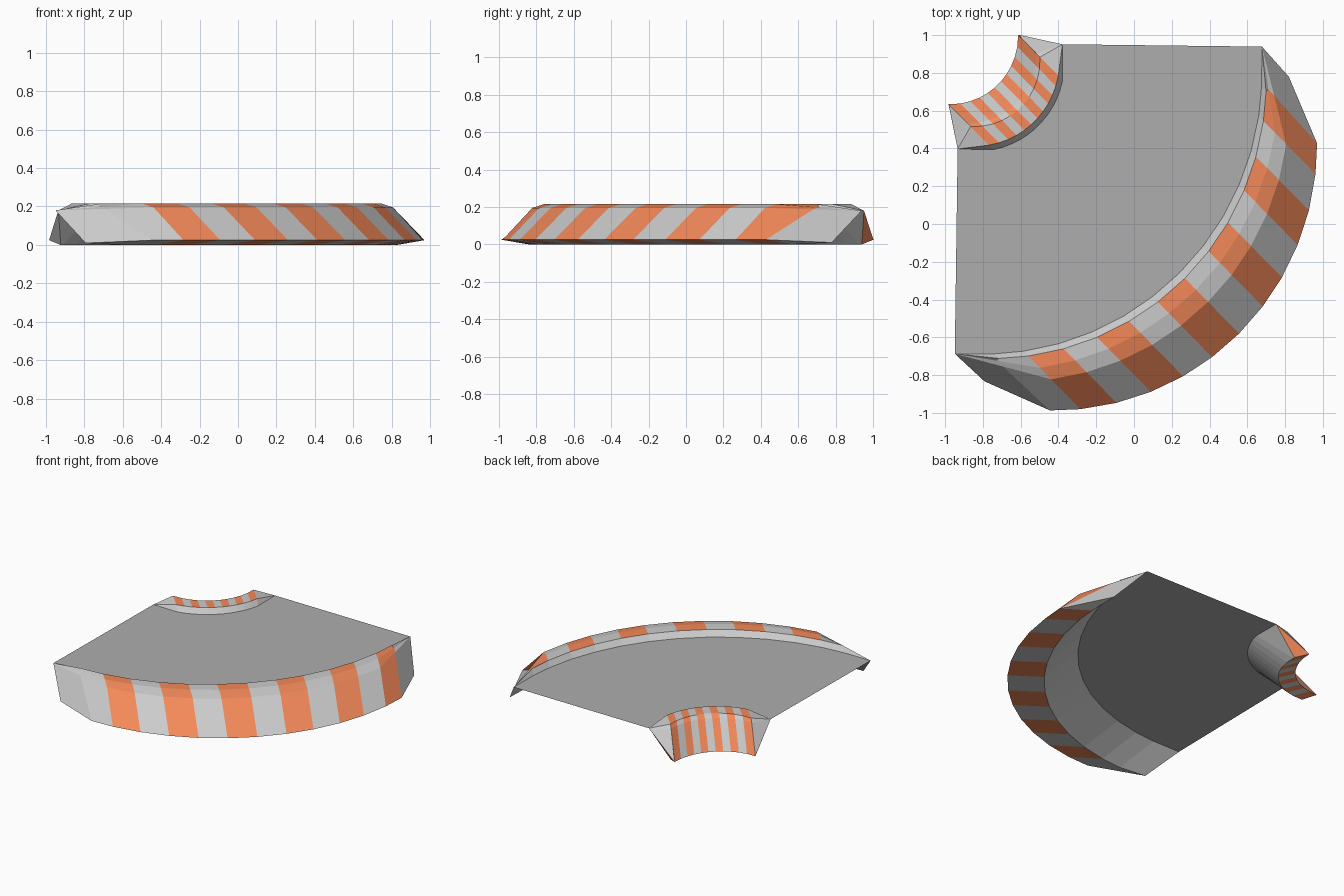
import bpy, bmesh, math
from mathutils import Vector

if "Cube" in bpy.data.objects:
    bpy.data.objects.remove(bpy.data.objects["Cube"])


def material(name, rgb):
    m = bpy.data.materials.new(name)
    m.diffuse_color = (*rgb, 1)
    m.use_nodes = True
    m.node_tree.nodes["Principled BSDF"].inputs["Base Color"].default_value = m.diffuse_color
    return m


light = material("light_grey", (0.8, 0.8, 0.8))
orange = material("orange", (0.9, 0.25, 0.1))
asphalt = material("asphalt", (0.42, 0.42, 0.42))


# Diagonal frame: u points to the outside of the bend, w runs along it
def place(u, w, z):
    return Vector((0.70 * u + 0.707 * w, -0.714 * u + 0.707 * w - 0.0125, z))


# One lengthwise line of a kerb: arc sampled at given w values plus two end points
def ring(mid, radius, z, end, ws, shift=0.0, ease=False):
    pts = [(mid - radius + math.sqrt(radius ** 2 - w * w), w, z) for w in ws]
    if ease:
        for i, j, s in ((0, 1, -1), (-1, -2, 1)):
            e = (end[0], s * end[1], end[2])
            pts[i] = tuple((a + b) / 2 for a, b in zip(pts[j], e))
    pts = [(end[0], -end[1], end[2])] + pts + [end]
    return [place(u, w + shift, z) for u, w, z in pts]


def finish(name, bm, mats):
    bmesh.ops.remove_doubles(bm, verts=bm.verts, dist=0.0005)
    bmesh.ops.recalc_face_normals(bm, faces=bm.faces)
    me = bpy.data.meshes.new(name)
    bm.to_mesh(me)
    bm.free()
    for m in mats:
        me.materials.append(m)
    ob = bpy.data.objects.new(name, me)
    bpy.context.collection.objects.link(ob)
    return ob


# Loft closed section through the rings, painting alternate columns
def kerb(name, rings, odd):
    bm = bmesh.new()
    n = len(rings[0])
    for b in range(len(rings)):
        p, q = rings[b], rings[(b + 1) % len(rings)]
        for i in range(n - 1):
            corners = []
            for c in (p[i], p[i + 1], q[i + 1], q[i]):
                if all((c - d).length > 0.001 for d in corners):
                    corners.append(c)
            if len(corners) < 3:
                continue
            f = bm.faces.new([bm.verts.new(c) for c in corners])
            inside = 0 < i < n - 2
            painted = inside and 1 <= b <= len(rings) - 2 and (i - 1) % 2 == odd
            f.material_index = 1 if painted else 0
    bmesh.ops.remove_doubles(bm, verts=bm.verts, dist=0.0005)
    bmesh.ops.holes_fill(bm, edges=[e for e in bm.edges if e.is_boundary], sides=6)
    return finish(name, bm, [light, orange])


# Outer kerb: road edge, crown, rounded shoulder, outer foot, inner foot
half = [0.19, 0.37, 0.55, 0.72, 0.88, 1.0]
ws = [-w for w in reversed(half)] + [0] + half
tip, foot = (-0.194, 1.15, 0.18), (0.02, 1.14, 0.01)
outer = [
    ring(0.345, 1.477, 0.18, tip, ws),
    ring(0.385, 1.46, 0.215, tip, ws),
    ring(0.47, 1.47, 0.215, tip, ws, ease=True),
    ring(0.56, 1.45, 0.195, tip, ws, ease=True),
    ring(0.795, 1.40, 0.025, foot, ws),
    ring(0.56, 1.477, 0.0, foot, ws),
]
kerb("outer_kerb", outer, 1)

# Inner kerb around the tight side of the bend
ws = [0.26 * (j - 5.5) / 5.5 for j in range(12)]
tip, sh = (-0.95, 0.392, 0.18), 0.012
inner = [
    ring(-0.735, 0.467, 0.18, tip, ws, sh),
    ring(-0.765, 0.45, 0.215, tip, ws, sh),
    ring(-0.87, 0.35, 0.215, tip, ws, sh),
    ring(-0.90, 0.36, 0.195, tip, ws, sh),
    ring(-1.04, 0.36, 0.025, (-1.151, 0.261, 0.025), ws, sh),
    ring(-0.93, 0.345, 0.0, (-1.055, 0.27, 0.0), ws, sh),
]
kerb("inner_kerb", inner, 0)

# Road sheet between the two kerbs
bm = bmesh.new()
bm.faces.new([bm.verts.new(p) for p in outer[0] + inner[0][::-1]])
bmesh.ops.triangulate(bm, faces=bm.faces[:])
road = finish("road_surface", bm, [asphalt])
if road.data.polygons[0].normal.z < 0:
    road.data.flip_normals()
